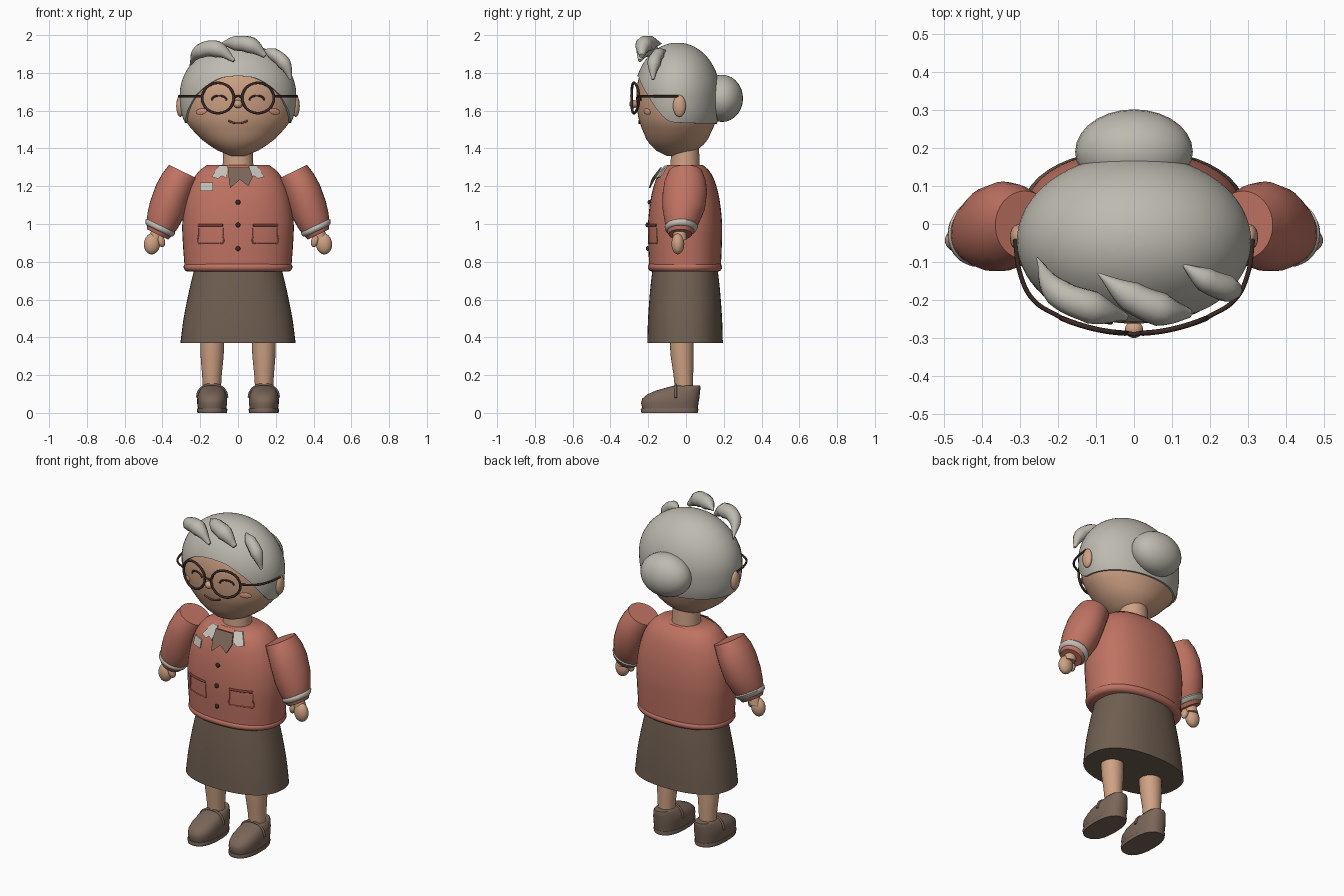
import bpy, bmesh, math
from mathutils import Vector

if "Cube" in bpy.data.objects:
    bpy.data.objects.remove(bpy.data.objects["Cube"])

def mat(name, *c):
    m = bpy.data.materials.new(name)
    m.diffuse_color = (*c, 1)
    m.use_nodes = True
    m.node_tree.nodes["Principled BSDF"].inputs["Base Color"].default_value = m.diffuse_color
    return m

SKIN = mat("skin", .62, .36, .23)
HAIR = mat("grey_hair", .51, .49, .43)
RED = mat("jacket_red", .52, .17, .122)
SKIRT = mat("skirt_brown", .162, .114, .082)
SHOE = mat("shoe_brown", .195, .132, .098)
DARK = mat("dark_brown", .045, .022, .018)
SEAM = mat("seam_red", .2, .05, .035)
BLUSH = mat("blush", .68, .29, .19)
TRIM = mat("trim_grey", .55, .53, .47)

def sgnpow(v, p):
    return math.copysign(abs(v) ** p, v)

def oval(c, rx, ry, n=40, e=2, u=(1, 0, 0), v=(0, 1, 0)):
    """Ring of points, a superellipse of exponent e in the u, v plane."""
    c, u, v = Vector(c), Vector(u), Vector(v)
    angs = [2 * math.pi * i / n for i in range(n)]
    return [c + u * rx * sgnpow(math.cos(a), 2 / e) + v * ry * sgnpow(math.sin(a), 2 / e) for a in angs]

def loft(name, rings, m, angle=40):
    bm = bmesh.new()
    vs = [[bm.verts.new(p) for p in r] for r in rings]
    n = len(rings[0])
    for a, b in zip(vs, vs[1:]):
        for i in range(n):
            bm.faces.new((a[i], a[(i + 1) % n], b[(i + 1) % n], b[i]))
    bm.faces.new(vs[0][::-1])
    bm.faces.new(vs[-1])
    return finish(name, bm, m, angle)

def finish(name, bm, m, angle=40):
    bmesh.ops.recalc_face_normals(bm, faces=bm.faces)
    me = bpy.data.meshes.new(name)
    bm.to_mesh(me)
    bm.free()
    me.materials.append(m)
    ob = bpy.data.objects.new(name, me)
    bpy.context.collection.objects.link(ob)
    bpy.ops.object.select_all(action='DESELECT')
    ob.select_set(True)
    bpy.context.view_layer.objects.active = ob
    bpy.ops.object.shade_smooth_by_angle(angle=math.radians(angle))
    return ob

def ball(name, c, r, m, rot=0, seg=28):
    bm = bmesh.new()
    bmesh.ops.create_uvsphere(bm, u_segments=seg, v_segments=seg // 2, radius=1)
    ob = finish(name, bm, m, 180)
    ob.location, ob.scale, ob.rotation_euler = c, r, (0, rot, 0)
    return ob

def tube(name, pts, r, m, radii=None, closed=False, res=3):
    cu = bpy.data.curves.new(name, 'CURVE')
    cu.dimensions = '3D'
    cu.bevel_depth, cu.bevel_resolution, cu.resolution_u, cu.use_fill_caps = r, res, 6, True
    sp = cu.splines.new('BEZIER')
    sp.bezier_points.add(len(pts) - 1)
    for i, (b, p) in enumerate(zip(sp.bezier_points, pts)):
        b.co, b.handle_left_type, b.handle_right_type = p, 'AUTO', 'AUTO'
        b.radius = radii[i] if radii else 1
    sp.use_cyclic_u = closed
    cu.materials.append(m)
    ob = bpy.data.objects.new(name, cu)
    bpy.context.collection.objects.link(ob)
    return ob

def smooth_at(prof, z):
    """Cubic interpolation of a profile whose rows start with rising z."""
    z = min(max(z, prof[0][0]), prof[-1][0])
    i = max(k for k in range(len(prof) - 1) if prof[k][0] <= z)
    a, b = prof[i], prof[i + 1]
    p, q = prof[max(i - 1, 0)], prof[min(i + 2, len(prof) - 1)]
    h = b[0] - a[0]
    t = (z - a[0]) / h
    out = []
    for k in range(1, len(a)):
        ma, mb = h * (b[k] - p[k]) / (b[0] - p[0]), h * (q[k] - a[k]) / (q[0] - a[0])
        out.append((2*t**3 - 3*t*t + 1)*a[k] + (t**3 - 2*t*t + t)*ma + (3*t*t - 2*t**3)*b[k] + (t**3 - t*t)*mb)
    return out

# Head: z, half width, half depth, centre y
JAW = [(1.36, .04, .045, -.06), (1.375, .085, .085, -.055), (1.40, .13, .125, -.05), (1.45, .2, .168, -.047),
       (1.53, .275, .206, -.045), (1.60, .3, .221, -.045), (1.68, .307, .226, -.045)]

def head_at(z):
    if z < 1.68:
        return smooth_at(JAW, z)
    s = math.sqrt(max(0, 1 - ((z - 1.68) / .28) ** 2))
    return .307 * s, .226 * s, -.045

def face(x, z, off=.002):
    rx, ry, yc = head_at(z)
    return Vector((x, yc - (ry - .008) * math.sqrt(max(0, 1 - (x / rx) ** 2)) - off, z))

rings = []
for k in range(31):
    z = 1.36 + .575 * math.sin(k / 30 * math.pi / 2)
    rx, ry, yc = head_at(z)
    d = .008 if z > 1.45 else .004
    rings.append(oval((0, yc, z), rx - d, ry - d, 48))
loft("head", rings, SKIN, 60)

# Hair cap: rim height depends on the angle from the front
RIM = [(0, 1.785), (20, 1.77), (42, 1.70), (60, 1.61), (75, 1.55), (90, 1.537), (180, 1.53)]
rings = []
for k in range(-1, 25):
    ring = []
    for i in range(64):
        a = 2 * math.pi * i / 64
        rim = smooth_at(RIM, math.degrees(min(a, 2 * math.pi - a)))[0]
        z = rim + (1.9595 - rim) * math.sin(max(k, 0) / 24 * math.pi / 2)
        rx, ry, yc = head_at(z)
        d = -.015 if k < 0 else .002
        ring.append((math.sin(a) * (rx + d), yc - math.cos(a) * (ry + d), z))
    rings.append(ring)
loft("hair_cap", rings, HAIR, 60)
ball("hair_bun", (0, .19, 1.665), (.155, .112, .125), HAIR)
tube("hair_lock_side", [(-.255, -.09, 1.84), (-.2, -.18, 1.915), (-.11, -.22, 1.925), (-.02, -.245, 1.865)], .045, HAIR, [.05, .85, 1, .2])
tube("hair_lock_middle", [(-.095, -.13, 1.955), (-.01, -.19, 1.957), (.07, -.225, 1.945), (.145, -.235, 1.89)], .045, HAIR, [.05, .9, 1, .3])
tube("hair_lock_small", [(.125, -.105, 1.92), (.185, -.145, 1.90), (.245, -.17, 1.85), (.28, -.175, 1.765)], .036, HAIR, [.05, .9, 1, .2])

# Face
ball("nose", (0, -.278, 1.635), (.024, .022, .022), SKIN)
tube("mouth", [face(x, z) for x, z in ((-.052, 1.548), (-.025, 1.536), (0, 1.533), (.025, 1.536), (.052, 1.548))], .005, SEAM)

# Glasses
def lens_y(x):
    return -.288 + 1.1 * x * x
tube("glasses_bridge", [(-.022, -.287, 1.668), (0, -.29, 1.678), (.022, -.287, 1.668)], .006, DARK)

# Jacket body: z, half width, half depth
TORSO = [(.775, .283, .19), (.9, .292, .195), (1.0, .295, .196), (1.12, .28, .184),
         (1.22, .247, .16), (1.28, .207, .13), (1.312, .165, .095)]
def chest(x, z, off=.004):
    rx, ry = smooth_at(TORSO, z)
    return Vector((x, -.005 - ry * (1 - min(1, abs(x) / rx) ** 2.3) ** (1 / 2.3) - off, z))

rings = []
for k in range(23):
    z = .775 + .537 * k / 22
    rings.append(oval((0, -.005, z), *smooth_at(TORSO, z), 48, 2.3))
loft("jacket_body", rings, RED)
loft("jacket_hem", [oval((0, -.005, z), .268 + d, .177 + d, 48, 2.3) for z, d in
     ((.748, 0), (.754, .012), (.765, .019), (.776, .02), (.787, .014), (.792, .004))], RED, 60)
for z in (1.115, .995, .87):
    ball("button", chest(0, z), (.013, .009, .013), DARK, 0, 14)

def plate(name, pts, m, off=.006):
    """Thin flat piece laid on the chest."""
    bm = bmesh.new()
    f = bm.faces.new([bm.verts.new(chest(x, z, off)) for x, z in pts])
    ext = bmesh.ops.extrude_face_region(bm, geom=[f])
    bmesh.ops.translate(bm, vec=(0, -.008, 0), verts=[g for g in ext["geom"] if isinstance(g, bmesh.types.BMVert)])
    finish(name, bm, m, 20)

plate("chest_tag", [(-.2, 1.175), (-.133, 1.175), (-.133, 1.22), (-.2, 1.22)], TRIM)
plate("neck_bow", [(-.055, 1.3), (.06, 1.3), (.078, 1.25), (.055, 1.2), (.01, 1.235), (-.042, 1.19), (-.05, 1.25)], SHOE, .016)

# Neck and skirt
loft("neck", [oval((0, -.005, z), r, r * .95) for z, r in ((1.28, .084), (1.33, .08), (1.42, .078))], SKIN)
WAIST = [(.37, .305, .2), (.5, .288, .196), (.65, .258, .185), (.765, .23, .172)]
loft("skirt", [oval((0, -.005, .37 + .395 * k / 10), *smooth_at(WAIST, .37 + .395 * k / 10), 48, 2.3) for k in range(11)], SKIRT)

for s, side in ((-1, "right"), (1, "left")):
    # Ears, cheeks and smiling eyes
    ball(side + "_ear", (s * .305, -.035, 1.625), (.022, .034, .058), SKIN)
    ch = ball(side + "_cheek", face(s * .195, 1.595, 0), (.034, .006, .016), BLUSH, s * .15, 18)
    ch.rotation_euler[2] = s * .55
    tube(side + "_eye", [face(s * .1 + .04 * math.cos(a), 1.655 + .024 * math.sin(a))
         for a in (0, .6, 1.1, math.pi / 2, 2.04, 2.54, math.pi)], .005, DARK)

    # Lens rims and temples
    rim = [2 * math.pi * i / 16 for i in range(16)]
    tube(side + "_lens_rim", [(s * (.106 + .084 * math.cos(a)), lens_y(.106 + .084 * math.cos(a)),
         1.667 + .08 * math.sin(a)) for a in rim], .007, DARK, closed=True)
    tube(side + "_temple", [(s * x, y, 1.676) for x, y in ((.19, -.248), (.265, -.2), (.3, -.13), (.313, -.04))], .006, DARK)

    # Collar flap and pocket
    plate(side + "_collar", [(s * x, z) for x, z in ((.055, 1.308), (.1, 1.311), (.14, 1.25), (.105, 1.24), (.085, 1.255), (.06, 1.24))], TRIM)
    xs = [s * (.08 + .13 * i / 6) for i in range(7)]
    tube(side + "_pocket_top", [chest(x, .993, 0) for x in xs], .007, SEAM)
    tube(side + "_pocket_seam", [chest(xs[0], .98, 0), chest(xs[0], .94, 0)] +
         [chest(x, .9, 0) for x in xs] + [chest(xs[-1], .94, 0), chest(xs[-1], .98, 0)], .003, RED)

    # Sleeve: x, y, z, half thickness, half depth, flat at the shoulder
    arm = [(.287, -.003, 1.275, .087, .09), (.318, -.004, 1.225, .093, .11), (.345, -.006, 1.165, .098, .118),
           (.375, -.012, 1.08, .099, .112), (.398, -.02, 1.02, .09, .094), (.415, -.027, .975, .077, .078),
           (.426, -.03, .945, .062, .062)]
    def ring(p, t, grow=0):
        return oval((s * p[0], p[1], p[2]), p[3] + grow, p[4] + grow, 32, 2, (s * t[1], 0, t[0]))
    tang = Vector((.44, .9))
    loft(side + "_sleeve", [ring(p, tang) for p in arm], RED, 50)
    loft(side + "_cuff", [ring(p, tang, g) for p, g in (((.408, -.024, .992, .081, .083), 0),
         ((.411, -.025, .985, .079, .081), .007), ((.418, -.028, .97, .074, .075), .007), ((.421, -.029, .963, .07, .07), 0))], TRIM, 50)

    # Hand
    loft(side + "_wrist", [oval((s * x, -.033, z), .036, .036, 20) for x, z in ((.425, .96), (.442, .915))], SKIN)
    ball(side + "_hand", (s * .455, -.043, .895), (.043, .034, .056), SKIN, s * -.1)
    ball(side + "_thumb", (s * .408, -.05, .912), (.021, .022, .036), SKIN, s * .3, 18)

    # Leg
    loft(side + "_leg", [oval((s * x, y, z), r, r, 28) for x, y, z, r in
         ((.136, -.024, .4, .064), (.137, -.02, .3, .061), (.138, -.014, .2, .052), (.138, -.01, .1, .046))], SKIN)

    # Shoe: z, toe y, heel y, half width
    def shoe_ring(z, y0, y1, w):
        return oval((s * .137, (y0 + y1) / 2, z), w, (y1 - y0) / 2, 32, 2.4)
    loft(side + "_shoe", [shoe_ring(*r) for r in ((.02, -.23, .062, .075), (.05, -.238, .066, .079), (.075, -.232, .07, .079),
         (.098, -.205, .073, .075), (.118, -.16, .075, .067), (.135, -.1, .077, .057), (.146, -.058, .074, .048))], SHOE, 60)
    loft(side + "_sole", [shoe_ring(*r) for r in ((0, -.236, .062, .078), (.019, -.24, .066, .081), (.023, -.238, .064, .079))], SHOE)
    tube(side + "_strap", [(s * .137 + x, -.055, z) for x, z in
         ((-.08, .08), (-.07, .115), (-.04, .142), (0, .15), (.04, .142), (.07, .115), (.08, .08))], .007, SKIRT)
